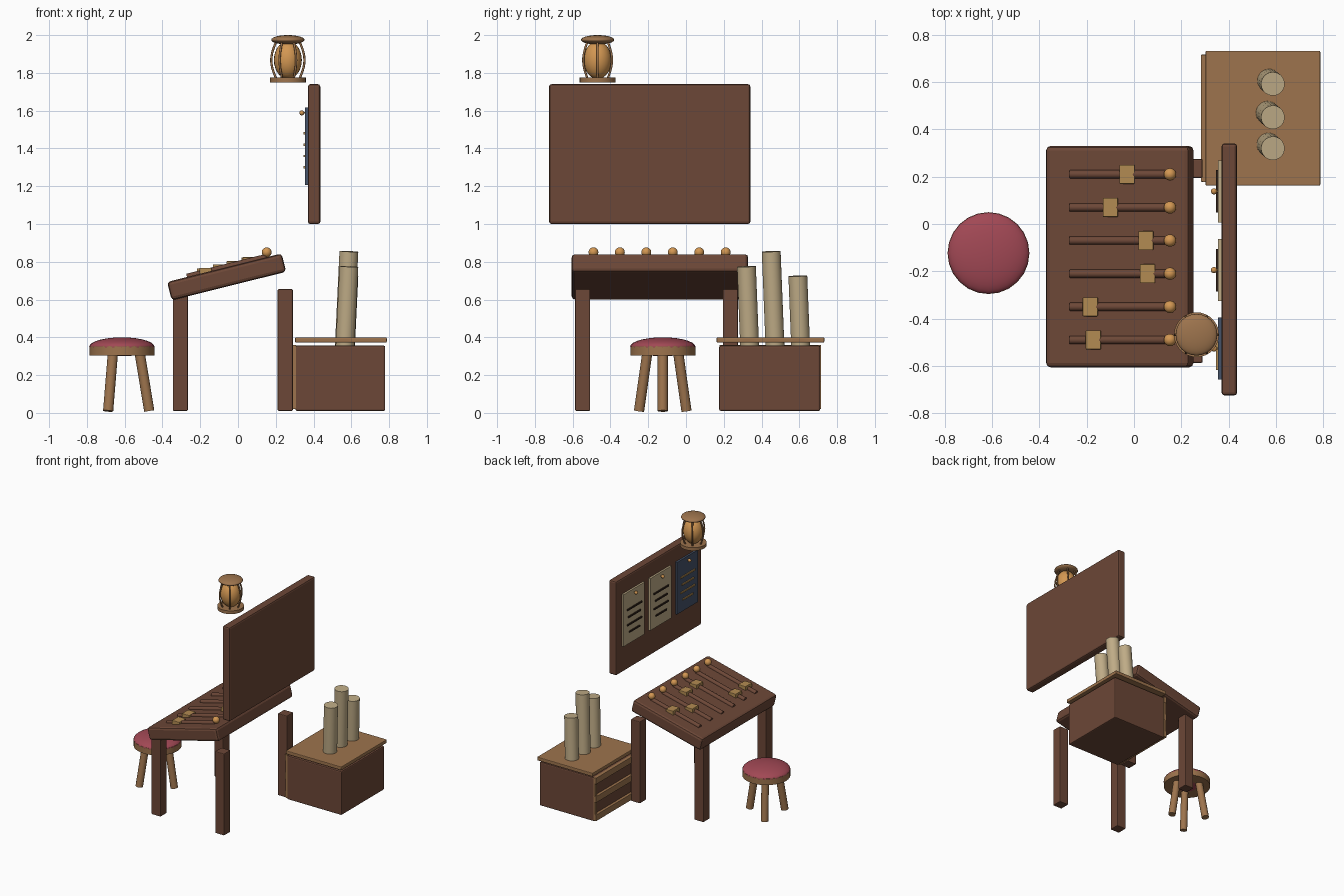
import bpy, math
from mathutils import Vector, Matrix

if "Cube" in bpy.data.objects:
    bpy.data.objects.remove(bpy.data.objects["Cube"])


def material(name, rgb):
    m = bpy.data.materials.new(name)
    m.use_nodes = True
    m.diffuse_color = (*rgb, 1)
    m.node_tree.nodes["Principled BSDF"].inputs["Base Color"].default_value = (*rgb, 1)
    return m


DARK = material("dark wood", (0.15, 0.063, 0.038))
TAN = material("light wood", (0.34, 0.175, 0.075))
PAPER = material("parchment", (0.52, 0.41, 0.24))
RED = material("red cushion", (0.36, 0.065, 0.09))
BRASS = material("brass", (0.45, 0.26, 0.085))
AMBER = material("amber", (0.65, 0.31, 0.085))
BLUE = material("slate blue", (0.06, 0.085, 0.14))
INK = material("ink", (0.03, 0.016, 0.01))


def finish(name, mat, smooth=False):
    o = bpy.context.object
    o.name = name
    o.data.materials.append(mat)
    if smooth:
        bpy.ops.object.shade_smooth_by_angle(angle=math.radians(40))
    return o


def box(name, mat, center, size, bevel=0.0):
    bpy.ops.mesh.primitive_cube_add(size=1, location=center)
    o = finish(name, mat)
    o.data.transform(Matrix.Diagonal((*size, 1)))
    if bevel:
        b = o.modifiers.new("bevel", "BEVEL")
        b.width, b.segments = bevel, 2
    return o


def rod(name, mat, a, b, r, sides=20):
    a, b = Vector(a), Vector(b)
    bpy.ops.mesh.primitive_cylinder_add(vertices=sides, radius=r, depth=(b - a).length,
                                        location=(a + b) / 2)
    o = finish(name, mat, True)
    o.rotation_euler = (b - a).to_track_quat("Z", "Y").to_euler()
    return o


def ball(name, mat, center, rx, rz=None):
    bpy.ops.mesh.primitive_uv_sphere_add(segments=24, ring_count=14, radius=1, location=center)
    o = finish(name, mat, True)
    o.scale = (rx, rx, rz or rx)
    return o


# Sloping desk top
TILT = math.radians(14)
MID = Vector((-0.06, -0.138, 0.72))
top = box("desk_top", DARK, MID, (0.625, 0.935, 0.1), 0.018)
top.rotation_euler.y = -TILT


def surface(x):
    return MID.z + 0.05 / math.cos(TILT) + (x - MID.x) * math.tan(TILT)


# Desk legs
for x in (-0.305, 0.25):
    for y in (-0.547, 0.235):
        box("desk_leg", DARK, (x, y, 0.333), (0.08, 0.08, 0.645), 0.006)

# Slider rails, sliders and end knobs
for i, x in enumerate((-0.172, -0.185, 0.057, 0.05, -0.1, -0.03)):
    y = -0.49 + 0.14 * i
    rod("slider_rail", DARK, (-0.27, y, surface(-0.27)), (0.15, y, surface(0.15)), 0.0175)
    box("slider", BRASS, (x, y, surface(x) + 0.004), (0.064, 0.08, 0.04), 0.003)
    ball("rail_knob", AMBER, (0.152, y, surface(0.152) + 0.026), 0.026)

# Stool
SX, SY = -0.615, -0.123
rod("stool_seat", TAN, (SX, SY, 0.305), (SX, SY, 0.355), 0.172, 32)
ball("stool_cushion", RED, (SX, SY, 0.35), 0.173, 0.05)
for i in range(3):
    c, s = math.cos(i * math.tau / 3), math.sin(i * math.tau / 3)
    rod("stool_leg", TAN, (SX + 0.145 * c, SY + 0.145 * s, 0.01),
        (SX + 0.095 * c, SY + 0.095 * s, 0.315), 0.027)

# Cabinet with slatted front and raised lid
box("cabinet_body", DARK, (0.542, 0.443, 0.183), (0.475, 0.535, 0.345), 0.008)
box("cabinet_lid", TAN, (0.545, 0.447, 0.386), (0.485, 0.57, 0.028), 0.005)
for z in (0.045, 0.19, 0.335):
    box("cabinet_rail", TAN, (0.296, 0.447, z), (0.026, 0.538, 0.05), 0.003)
for y in (0.19, 0.702):
    box("cabinet_stile", TAN, (0.3, y, 0.19), (0.016, 0.025, 0.34))

# Standing scrolls
for y, z in ((0.32, 0.775), (0.451, 0.855), (0.592, 0.725)):
    lean = 0.04 * (z - 0.35)
    rod("scroll", PAPER, (0.587 - 1.2 * lean, y + lean, 0.35), (0.587, y, z), 0.05, 24)

# Notice board with pinned sheets
box("notice_board", DARK, (0.403, -0.192, 1.37), (0.065, 1.065, 0.74), 0.012)
for y, sheet, ink in ((0.138, PAPER, INK), (-0.195, PAPER, INK), (-0.527, BLUE, BRASS)):
    box("notice_sheet", sheet, (0.363, y, 1.412), (0.015, 0.262, 0.41))
    ball("notice_pin", AMBER, (0.338, y, 1.588), 0.013)
    rod("pin_shaft", BRASS, (0.338, y, 1.588), (0.36, y, 1.588), 0.004, 8)
    for i, width in enumerate((0.18, 0.15, 0.18, 0.13)):
        box("written_line", ink, (0.352, y, 1.48 - 0.06 * i), (0.009, width, 0.012))

# Lantern
LX, LY = 0.264, -0.468
rod("lantern_base", TAN, (LX, LY, 1.75), (LX, LY, 1.775), 0.095, 28)
ball("lantern_glass", AMBER, (LX, LY, 1.868), 0.074, 0.1)
ball("lantern_cap", TAN, (LX, LY, 1.975), 0.088, 0.025)
for i in range(6):
    curve = bpy.data.curves.new("lantern_bar", "CURVE")
    curve.dimensions = "3D"
    curve.bevel_depth, curve.bevel_resolution = 0.006, 2
    curve.materials.append(TAN)
    path = curve.splines.new("POLY")
    path.points.add(10)
    for k, p in enumerate(path.points):
        t = k / 10
        r = 0.062 + 0.026 * math.sin(math.pi * t)
        a = i * math.tau / 6
        p.co = (LX + r * math.cos(a), LY + r * math.sin(a), 1.77 + 0.195 * t, 1)
    bar = bpy.data.objects.new("lantern_bar", curve)
    bpy.context.collection.objects.link(bar)
